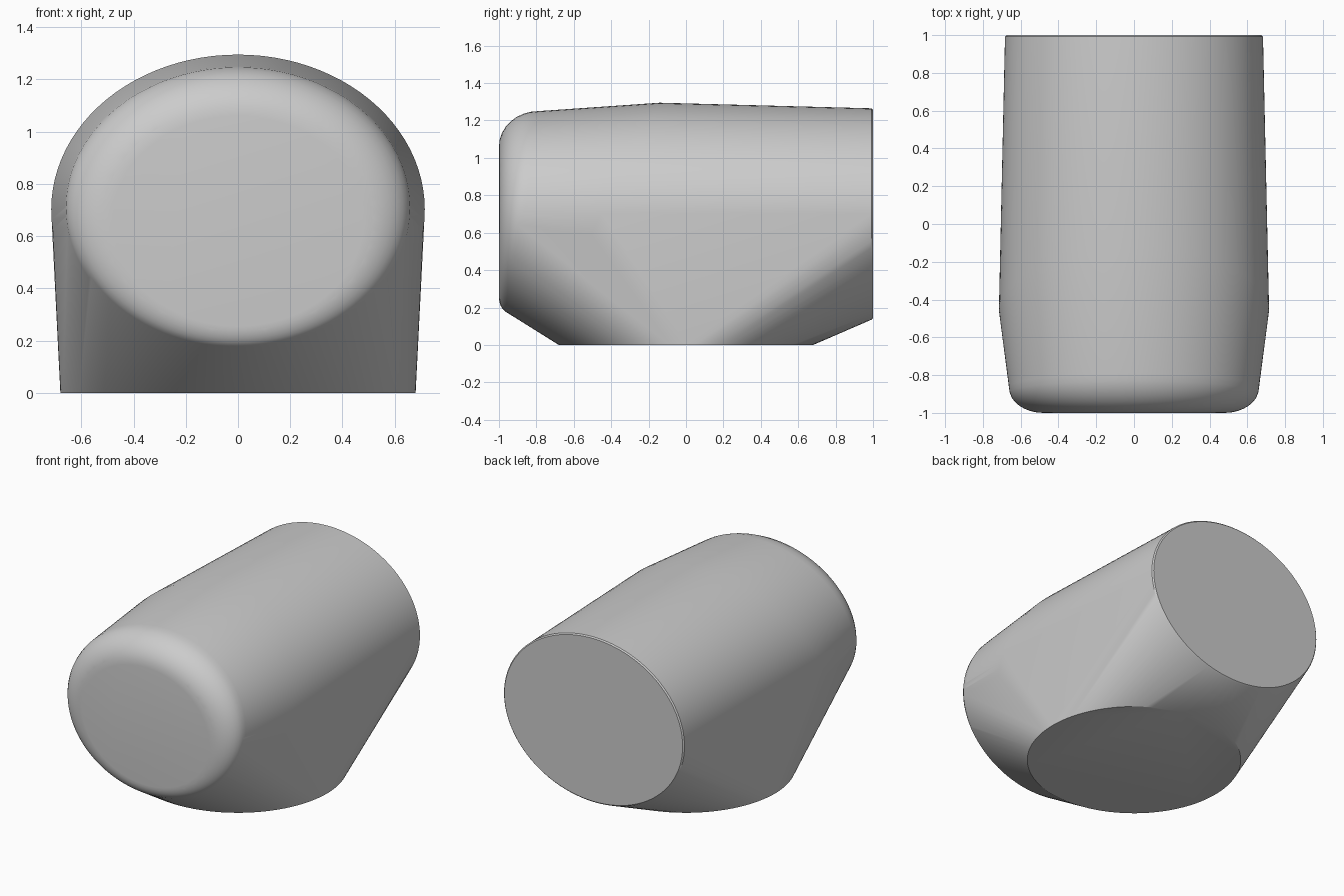
import bpy, bmesh, math

if "Cube" in bpy.data.objects:
    bpy.data.objects.remove(bpy.data.objects["Cube"], do_unlink=True)

SEGMENTS = 96

grey = bpy.data.materials.new("plain grey")
grey.use_nodes = True
grey.diffuse_color = (0.6, 0.6, 0.6, 1)
grey.node_tree.nodes["Principled BSDF"].inputs["Base Color"].default_value = (0.6, 0.6, 0.6, 1)


def oval(bm, y_top, y_bottom, z_top, z_bottom, half_width):
    """Upright oval ring that leans from y_bottom to y_top."""
    for i in range(SEGMENTS):
        a = math.tau * i / SEGMENTS
        t = (1 + math.sin(a)) / 2
        bm.verts.new((half_width * math.cos(a),
                      y_bottom + (y_top - y_bottom) * t,
                      z_bottom + (z_top - z_bottom) * t))


def mix(a, b, t):
    return a + (b - a) * t


bm = bmesh.new()

# Flat round foot
bmesh.ops.create_circle(bm, segments=SEGMENTS, radius=0.68)

# Back end with a fine bevelled rim
oval(bm, 0.992, 0.992, 1.265, 0.135, 0.683)
oval(bm, 1.0, 1.0, 1.257, 0.143, 0.675)

# Widest ring, leaning backward
oval(bm, -0.14, -0.76, 1.295, 0.11, 0.715)

# Rounded nose: quarter-round from the leaning shoulder to the flat face
STEPS = 8
for i in range(STEPS + 1):
    a = math.pi / 2 * i / STEPS
    out, fwd = 1 - math.cos(a), math.sin(a)
    oval(bm, mix(-0.79, -1, fwd), mix(-0.94, -1, fwd),
         mix(1.25, 1.06, out), mix(0.17, 0.255, out), mix(0.662, 0.48, out))

# Wrap one taut skin around all rings
hull = bmesh.ops.convex_hull(bm, input=bm.verts[:])
spare = {g for g in hull["geom_interior"] + hull["geom_unused"]
         if isinstance(g, bmesh.types.BMVert)}
bmesh.ops.delete(bm, geom=list(spare), context="VERTS")
bmesh.ops.dissolve_limit(bm, angle_limit=math.radians(0.1),
                         verts=bm.verts[:], edges=bm.edges[:])
bmesh.ops.recalc_face_normals(bm, faces=bm.faces[:])

mesh = bpy.data.meshes.new("rounded_body")
bm.to_mesh(mesh)
bm.free()
mesh.materials.append(grey)
body = bpy.data.objects.new("rounded_body", mesh)
bpy.context.collection.objects.link(body)

# Smooth shading with crisp rims
bpy.ops.object.select_all(action="DESELECT")
body.select_set(True)
bpy.context.view_layer.objects.active = body
bpy.ops.object.shade_smooth_by_angle(angle=math.radians(30))
